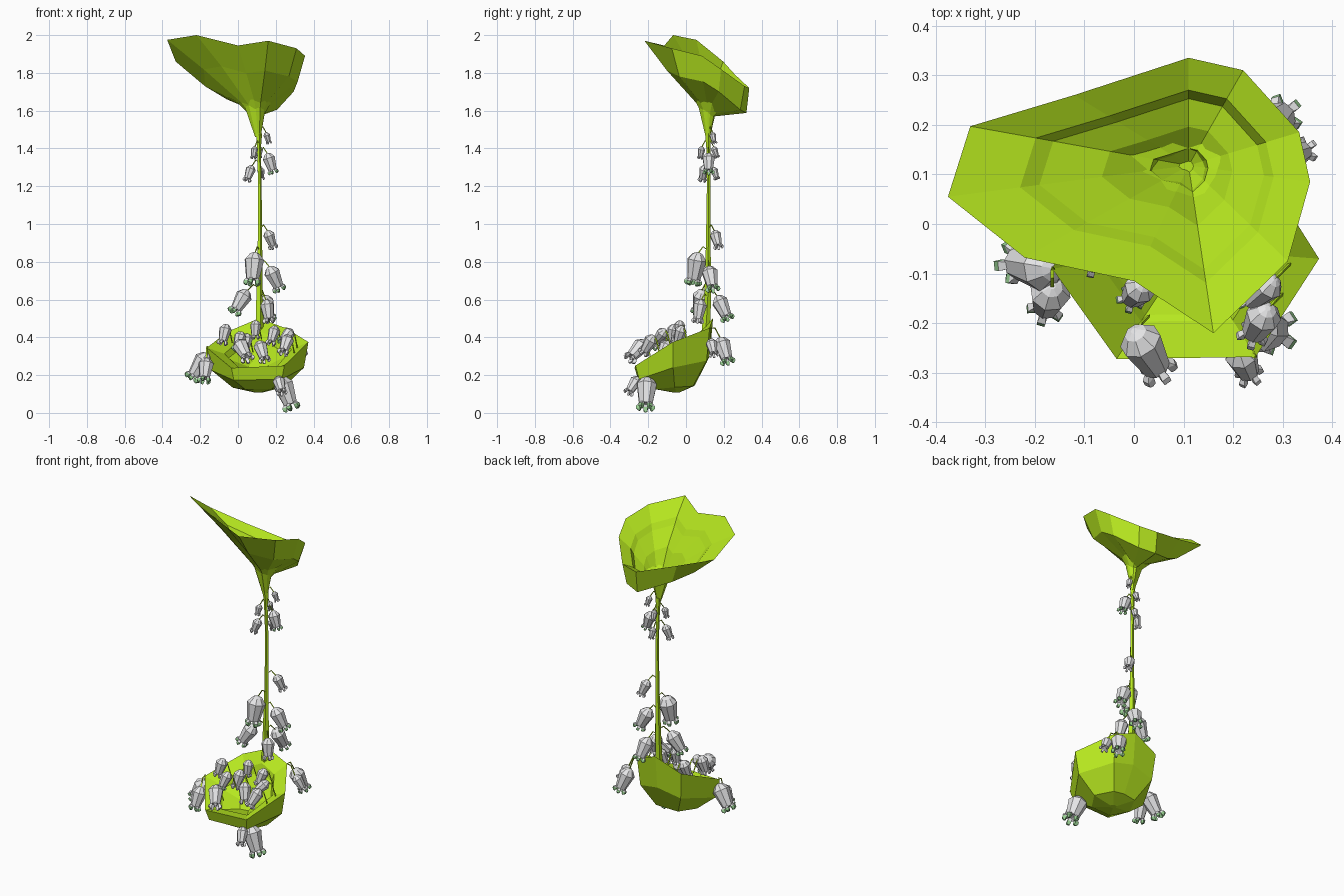
import bpy, bmesh, math
from mathutils import Vector


def material(name, rgb):
    m = bpy.data.materials.new(name)
    m.diffuse_color = (*rgb, 1)
    return m


LIME = material("lime_leaf", (0.47, 0.80, 0.014))
GREY = material("pale_grey_petal", (0.86, 0.86, 0.87))
TIP = material("soft_green_tip", (0.32, 0.64, 0.29))


def finish(name, bm, mats):
    bmesh.ops.recalc_face_normals(bm, faces=bm.faces)
    me = bpy.data.meshes.new(name)
    bm.to_mesh(me)
    bm.free()
    for m in mats:
        me.materials.append(m)
    ob = bpy.data.objects.new(name, me)
    bpy.context.collection.objects.link(ob)
    return ob


def loft(bm, rings, cap0=False, cap1=False, mats=None):
    """Skin a list of equal-length point rings."""
    vs = [[bm.verts.new(p) for p in r] for r in rings]
    n = len(vs[0])
    for j in range(len(vs) - 1):
        for i in range(n):
            k = (i + 1) % n
            f = bm.faces.new((vs[j][i], vs[j][k], vs[j + 1][k], vs[j + 1][i]))
            f.material_index = mats[j] if mats else 0
    for flag, idx in ((cap0, 0), (cap1, -1)):
        if flag:
            f = bm.faces.new(vs[idx])
            f.material_index = mats[idx] if mats else 0


def frame(d):
    d = d.normalized()
    u = d.cross(Vector((0.3, 1, 0.2))).normalized()
    return u, d.cross(u)


def ring(c, u, v, r, n, a0=0.0):
    return [c + r * (math.cos(a0 + math.tau * i / n) * u + math.sin(a0 + math.tau * i / n) * v)
            for i in range(n)]


X, Y = Vector((1, 0, 0)), Vector((0, 1, 0))

# Large trumpet at the top: outer wall up to the rim, then inner lip and wall to the throat
rim = [(-0.375, 0.055, 1.975), (-0.33, 0.197, 1.86), (-0.12, 0.26, 1.79), (0.11, 0.335, 1.72),
       (0.22, 0.31, 1.73), (0.333, 0.185, 1.82), (0.355, 0.085, 1.89), (0.31, -0.075, 1.93),
       (0.16, -0.22, 1.97), (0.0, -0.115, 1.945), (-0.22, -0.068, 2.0)]
cx, cy = 0.11, 0.118


def trumpet_ring(fn):
    out = []
    for x, y, z in rim:
        b = max(0, (y - cy) / 0.217) ** 2            # 1 at the low bulging back
        s = max(0, (x - cx) / 0.245) * (1 - b)       # 1 at the bulging right side
        f, g, base = fn(b, s)
        out.append(Vector((cx + (x - cx) * f, cy + (y - cy) * f, base + (z - 1.5) * g)))
    return out


bm = bmesh.new()
loft(bm, [trumpet_ring(fn) for fn in (
    lambda b, s: (0.04, 0, 1.46),
    lambda b, s: (0.16, 0, 1.57 + 0.06 * (1 - b)),
    lambda b, s: (0.6 + 0.33 * b + 0.24 * s, 0.67 - 0.27 * b - 0.02 * s, 1.5),
    lambda b, s: (1.0, 1, 1.5),
    lambda b, s: (0.70, 0.81 + 0.06 * b, 1.5),
    lambda b, s: (0.62, 0.73 - 0.18 * b, 1.5),
    lambda b, s: (0.36, 0.52 - 0.05 * b, 1.5),
    lambda b, s: (0.04, 0, 1.55))], cap1=True)
finish("trumpet_leaf", bm, [LIME])

# Thin tapering stem
bm = bmesh.new()
loft(bm, [ring(Vector((x, y, z)), X, Y, r, 5) for x, y, z, r in (
    (0.115, 0.10, 0.36, 0.024), (0.112, 0.115, 0.6, 0.019), (0.115, 0.118, 0.9, 0.013),
    (0.115, 0.12, 1.2, 0.010), (0.11, 0.118, 1.4, 0.011), (0.11, 0.118, 1.48, 0.018))],
    cap0=True, cap1=True)
finish("stem", bm, [LIME])

# Tilted bowl leaf at the bottom
bowl = [(-0.165, -0.09, 0.345), (-0.035, -0.272, 0.238), (0.245, -0.268, 0.25), (0.373, -0.07, 0.375),
        (0.25, 0.125, 0.45), (0.11, 0.143, 0.50), (-0.055, 0.125, 0.43)]


def bowl_ring(f, g, base):
    return [Vector((0.11 + (x - 0.11) * f, -0.05 + (y + 0.05) * f, base + (z - base) * g))
            for x, y, z in bowl]


bm = bmesh.new()
loft(bm, [bowl_ring(0.08, 0.0, 0.108), bowl_ring(0.50, 0.08, 0.115), bowl_ring(0.91, 0.49, 0.11),
          bowl_ring(1, 1, 0.11), bowl_ring(0.66, 0.78, 0.2), bowl_ring(0.6, 0.6, 0.2),
          bowl_ring(0.2, 0.35, 0.19)], cap0=True, cap1=True)
finish("bowl_leaf", bm, [LIME])


# Hanging bell flower: stalk, eight-sided bell, five stubby lobes
def bell(name, root, top, tip, green):
    root, top, tip = Vector(root), Vector(top), Vector(tip)
    d = tip - top
    L = d.length
    u, v = frame(d)
    bm = bmesh.new()
    end = 2 if green else 1
    loft(bm, [ring(top + d * t, u, v, r * L, 8) for t, r in (
        (0, 0.05), (0.05, 0.16), (0.23, 0.30), (0.82, 0.20), (0.78, 0.1))],
        cap0=True, cap1=True, mats=[1] * 5)
    for i in range(5):
        a = math.tau * i / 5 + 0.3
        out = math.cos(a) * u + math.sin(a) * v
        side = d.normalized().cross(out)
        loft(bm, [ring(top + d * t + out * r * L, side, out, w * L, 4, math.pi / 4) for t, r, w in (
            (0.76, 0.13, 0.05), (0.86, 0.20, 0.085), (0.94, 0.21, 0.08), (1.0, 0.18, 0.035))],
            cap0=True, cap1=True, mats=[1, end, end, end])
    # arched stalk
    mid = (root + top) / 2 + Vector((0, 0, 0.025))
    pts = [root, mid, top + d * 0.03]
    su, sv = frame(pts[2] - pts[0])
    loft(bm, [ring(p, su, sv, 0.004, 3) for p in pts], cap0=True, cap1=True)
    finish(name, bm, [LIME, GREY, TIP])


# Flowers along the stem: top point, tip point, green tips
stem_flowers = [
    ((0.148, 0.14, 1.485), (0.165, 0.15, 1.425), 0),
    ((0.09, 0.085, 1.41), (0.08, 0.075, 1.345), 0),
    ((0.115, 0.145, 1.41), (0.11, 0.165, 1.35), 0),
    ((0.075, 0.10, 1.31), (0.045, 0.085, 1.225), 0),
    ((0.155, 0.12, 1.375), (0.19, 0.12, 1.265), 1),
    ((0.12, 0.145, 1.30), (0.125, 0.165, 1.235), 0),
    ((0.155, 0.15, 0.965), (0.19, 0.175, 0.87), 0),
    ((0.09, 0.065, 0.85), (0.075, 0.035, 0.675), 1),
    ((0.165, 0.12, 0.775), (0.225, 0.145, 0.645), 1),
    ((0.05, 0.085, 0.65), (-0.025, 0.06, 0.525), 1),
    ((0.14, 0.165, 0.62), (0.17, 0.225, 0.49), 1),
    ((0.15, 0.08, 0.60), (0.165, 0.06, 0.475), 0),
]
for i, (a, b, g) in enumerate(stem_flowers):
    bell(f"stem_flower_{i + 1}", (0.114, 0.118, a[2] + 0.01), a, b, g)

# Flowers in and around the bowl, hung from the nearest rim corner or the bowl floor
bowl_flowers = [
    ((-0.06, -0.06, 0.47), (-0.085, -0.08, 0.36), 0),
    ((0.02, -0.12, 0.43), (-0.01, -0.155, 0.33), 1),
    ((0.00, -0.215, 0.38), (0.055, -0.305, 0.28), 0),
    ((0.095, -0.03, 0.49), (0.09, -0.04, 0.39), 0),
    ((0.11, -0.09, 0.38), (0.145, -0.14, 0.27), 0),
    ((0.05, -0.04, 0.42), (0.03, -0.07, 0.31), 0),
    ((0.20, -0.02, 0.46), (0.17, -0.05, 0.36), 0),
    ((0.285, -0.11, 0.44), (0.225, -0.165, 0.37), 1),
    ((0.27, -0.17, 0.41), (0.235, -0.23, 0.31), 0),
    ((-0.16, -0.09, 0.315), (-0.25, -0.075, 0.175), 1),
    ((-0.165, -0.125, 0.29), (-0.18, -0.175, 0.16), 1),
    ((0.225, -0.205, 0.19), (0.29, -0.215, 0.015), 1),
    ((0.21, -0.25, 0.19), (0.235, -0.31, 0.10), 0),
    ((0.26, 0.18, 0.40), (0.305, 0.225, 0.26), 1),
    ((0.30, 0.13, 0.39), (0.35, 0.15, 0.30), 0),
]
for i, (a, b, g) in enumerate(bowl_flowers):
    top = Vector(a)
    corners = [Vector(p) for p in bowl] if i > 8 else [top + Vector((0.03, 0.03, -0.1))]
    root = min(corners, key=lambda p: (p - top).length)
    bell(f"bowl_flower_{i + 1}", root, a, b, g)
